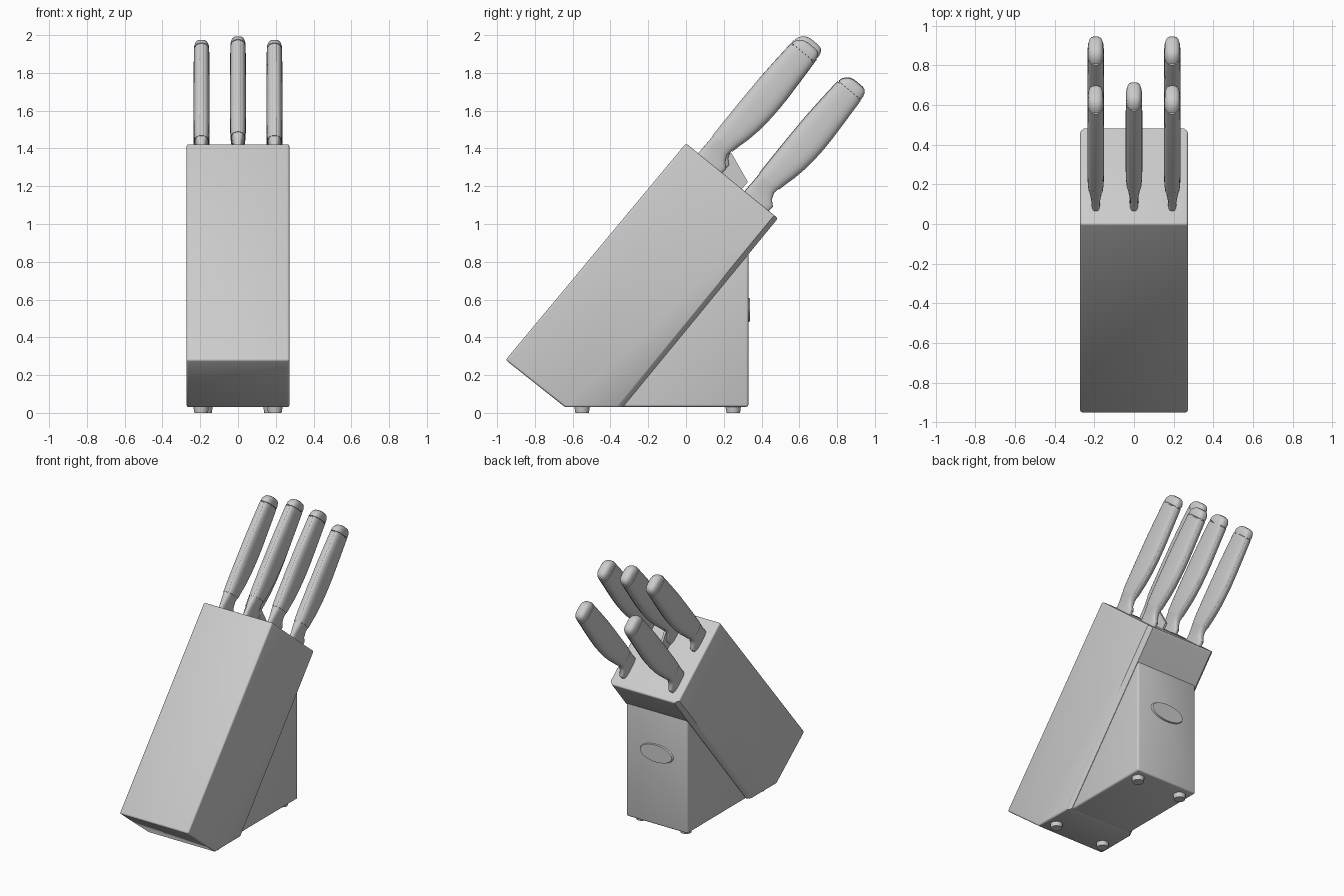
import bpy, bmesh
from math import cos, sin, pi, radians, copysign
from mathutils import Matrix, Vector

cube = bpy.data.objects.get("Cube")
if cube:
    bpy.data.objects.remove(cube, do_unlink=True)

grey = bpy.data.materials.new("light_grey")
grey.use_nodes = True
grey.diffuse_color = (0.6, 0.6, 0.6, 1)
grey.node_tree.nodes["Principled BSDF"].inputs["Base Color"].default_value = (0.6, 0.6, 0.6, 1)


def finish(name, bm, angle=40):
    """Turn a bmesh into a smooth-by-angle object."""
    bmesh.ops.recalc_face_normals(bm, faces=bm.faces)
    mesh = bpy.data.meshes.new(name)
    bm.to_mesh(mesh)
    bm.free()
    mesh.materials.append(grey)
    mesh.shade_smooth()
    mesh.set_sharp_from_angle(angle=radians(angle))
    obj = bpy.data.objects.new(name, mesh)
    bpy.context.collection.objects.link(obj)
    return obj


def prism(profile, half):
    """Extrude a (y, z) profile across x."""
    bm = bmesh.new()
    rings = [[bm.verts.new((x, y, z)) for y, z in profile] for x in (-half, half)]
    for ring in rings:
        bm.faces.new(ring)
    n = len(profile)
    for i in range(n):
        j = (i + 1) % n
        bm.faces.new((rings[0][i], rings[0][j], rings[1][j], rings[1][i]))
    bmesh.ops.recalc_face_normals(bm, faces=bm.faces)
    return bm, rings


def round_edges(bm, width, limit=50):
    edges = [e for e in bm.edges if e.calc_face_angle(0) > radians(limit - 15)
             and e.calc_length() > 0.05]
    bmesh.ops.bevel(bm, geom=edges, offset=width, segments=3, profile=0.5,
                    affect='EDGES', clamp_overlap=True)


# Slanted block, with its two rear long edges chamfered towards the stand
bm, rings = prism([(-0.955, 0.28), (0, 1.427), (0.487, 1.03), (-0.335, 0.03), (-0.64, 0.03)], 0.272)
long_edges = [bm.edges.get((r[2], r[3])) for r in rings]
bmesh.ops.bevel(bm, geom=long_edges, offset=0.026, segments=1, affect='EDGES')
round_edges(bm, 0.012, 62)
finish("knife_block", bm)

# Upright rear stand
bm, rings = prism([(-0.36, 0.032), (0.33, 0.032), (0.33, 0.95)], 0.243)
round_edges(bm, 0.012)
finish("rear_stand", bm)

# Oval badge plate on the back
bm = bmesh.new()
bmesh.ops.create_cone(bm, cap_ends=True, segments=48, radius1=1, radius2=0.93, depth=0.016)
bmesh.ops.transform(bm, verts=bm.verts, matrix=Matrix.Translation((0, 0.332, 0.545))
                    @ Matrix.Diagonal((0.135, 1, 0.065, 1)) @ Matrix.Rotation(-pi / 2, 4, 'X'))
finish("oval_badge", bm, 25)

# Feet
for name, x, y in (("front", 0.195, -0.55), ("back", 0.175, 0.25)):
    for side, sign in (("left", 1), ("right", -1)):
        bm = bmesh.new()
        bmesh.ops.create_cone(bm, cap_ends=True, segments=24, radius1=0.036, radius2=0.042,
                              depth=0.04, matrix=Matrix.Translation((sign * x, y, 0.02)))
        finish(f"{name}_{side}_foot", bm)

# Knives: local axes run along the handle and from spine to belly
ALONG, ACROSS = Vector((0, 0.64, 0.768)), Vector((0, 0.768, -0.64))


def loft(name, origin, stations, power, grow=0.0, width=None, count=24):
    """Skin superellipse sections given as (along, spine, belly, half width)."""
    bm = bmesh.new()
    rings = []
    for s, spine, belly, half in stations:
        half = width or half
        ring = []
        for k in range(count):
            a = 2 * pi * (k + 0.5) / count
            u, v = (copysign(abs(f) ** (2 / power), f) for f in (cos(a), sin(a)))
            t = (spine + belly) / 2 + v * ((belly - spine) / 2 + grow)
            ring.append(bm.verts.new(origin + ALONG * s + ACROSS * t + Vector((u * half, 0, 0))))
        rings.append(ring)
    for a, b in zip(rings, rings[1:]):
        for k in range(count):
            j = (k + 1) % count
            bm.faces.new((a[k], a[j], b[j], b[k]))
    bm.faces.new(rings[0])
    bm.faces.new(rings[-1])
    return finish(name, bm, 45)


BOLSTER = [(-0.06, -0.094, 0.07, 0.022), (0.0, -0.094, 0.071, 0.022), (0.029, -0.094, 0.074, 0.023),
           (0.054, -0.093, 0.046, 0.025), (0.09, -0.093, 0.031, 0.03), (0.125, -0.092, 0.036, 0.035)]
GRIP = [(0.12, -0.094, 0.038, 0.038), (0.17, -0.095, 0.049, 0.041), (0.22, -0.096, 0.062, 0.042),
        (0.29, -0.097, 0.074, 0.043), (0.36, -0.098, 0.081, 0.043), (0.43, -0.098, 0.084, 0.043),
        (0.5, -0.098, 0.083, 0.043), (0.62, -0.094, 0.077, 0.042), (0.758, -0.087, 0.069, 0.041)]
CAP = [(0.755, -0.08, 0.062, 0.036), (0.763, -0.08, 0.062, 0.036), (0.764, -0.086, 0.069, 0.041),
       (0.785, -0.08, 0.067, 0.04), (0.803, -0.066, 0.061, 0.036),
       (0.815, -0.048, 0.05, 0.028), (0.821, -0.025, 0.032, 0.014)]

knives = {"front_left": (0.193, 0.138, 1.316), "front_right": (-0.193, 0.138, 1.316),
          "front_middle": (0, 0.154, 1.335),
          "back_left": (0.193, 0.385, 1.115), "back_right": (-0.193, 0.385, 1.118)}
for name, place in knives.items():
    origin = Vector(place)
    loft(name + "_bolster", origin, BOLSTER, 3)
    loft(name + "_grip", origin, GRIP, 2.8)
    loft(name + "_end_cap", origin, CAP, 2.8)
    loft(name + "_tang", origin, GRIP, 6, grow=0.002, width=0.016)

# Exposed blade heel of the middle knife
o = Vector(knives["front_middle"])
corners = [o + ALONG * s + ACROSS * t for s, t in
           ((-0.06, 0), (0.09, 0.02), (0.085, 0.045), (0.025, 0.205), (-0.06, 0.205))]
bm, rings = prism([(p.y, p.z) for p in corners], 0.008)
finish("middle_blade_heel", bm)
